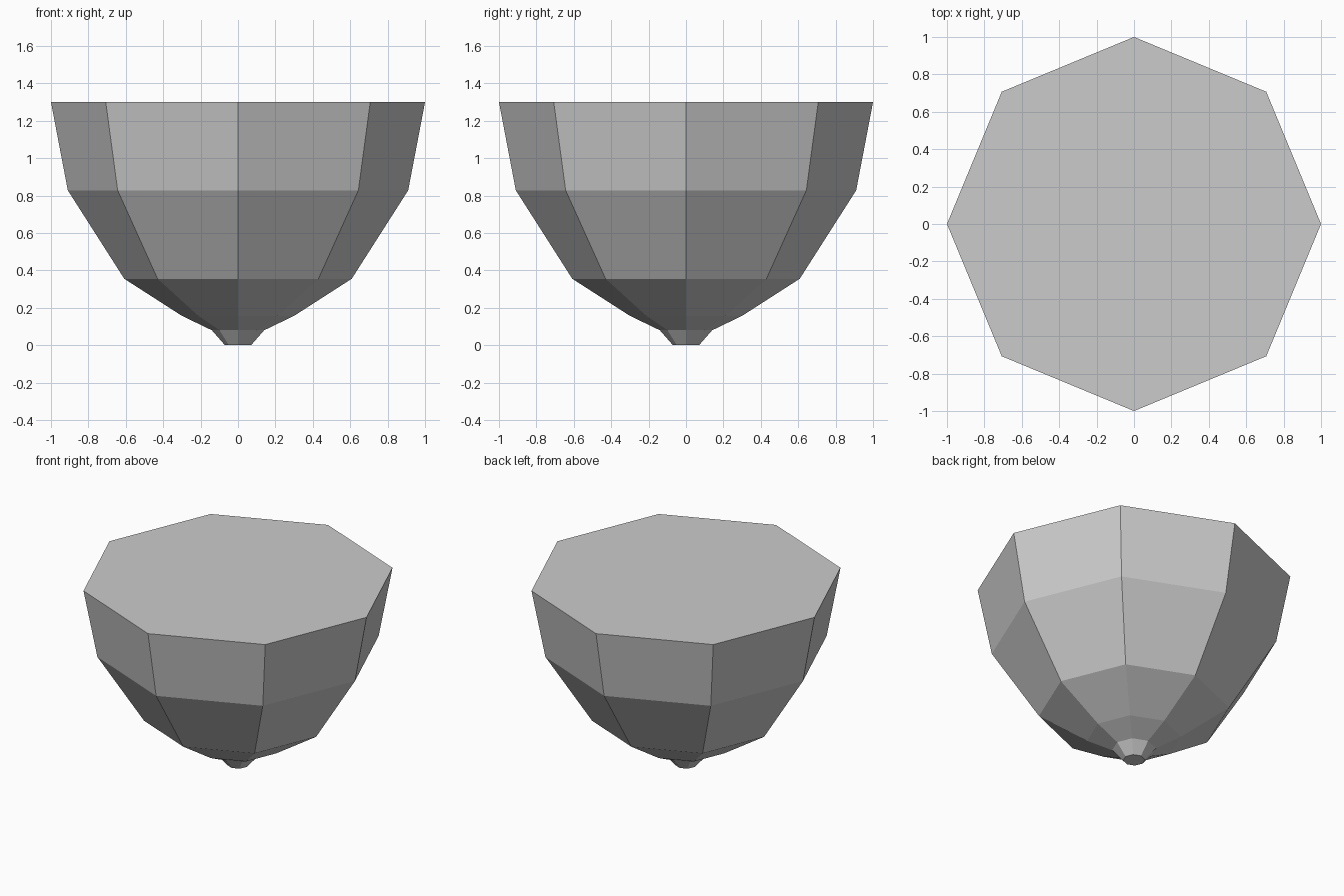
import bpy, bmesh
from math import cos, sin, tau

if "Cube" in bpy.data.objects:
    bpy.data.objects.remove(bpy.data.objects["Cube"])

SIDES = 8
# (radius, height) from the small foot up to the rim
PROFILE = [(0.07, 0.0), (0.14, 0.08), (0.30, 0.157),
           (0.608, 0.355), (0.91, 0.828), (1.0, 1.30)]

bm = bmesh.new()
rings = [[bm.verts.new((r * cos(tau * i / SIDES), r * sin(tau * i / SIDES), z))
          for i in range(SIDES)] for r, z in PROFILE]

# Faceted wall
for low, high in zip(rings, rings[1:]):
    for i in range(SIDES):
        j = (i + 1) % SIDES
        bm.faces.new((low[i], low[j], high[j], high[i]))

# Flat foot and flat top
bm.faces.new(rings[0][::-1])
bm.faces.new(rings[-1])

mesh = bpy.data.meshes.new("faceted_bowl")
bm.to_mesh(mesh)
bm.free()
bpy.context.collection.objects.link(bpy.data.objects.new("faceted_bowl", mesh))
